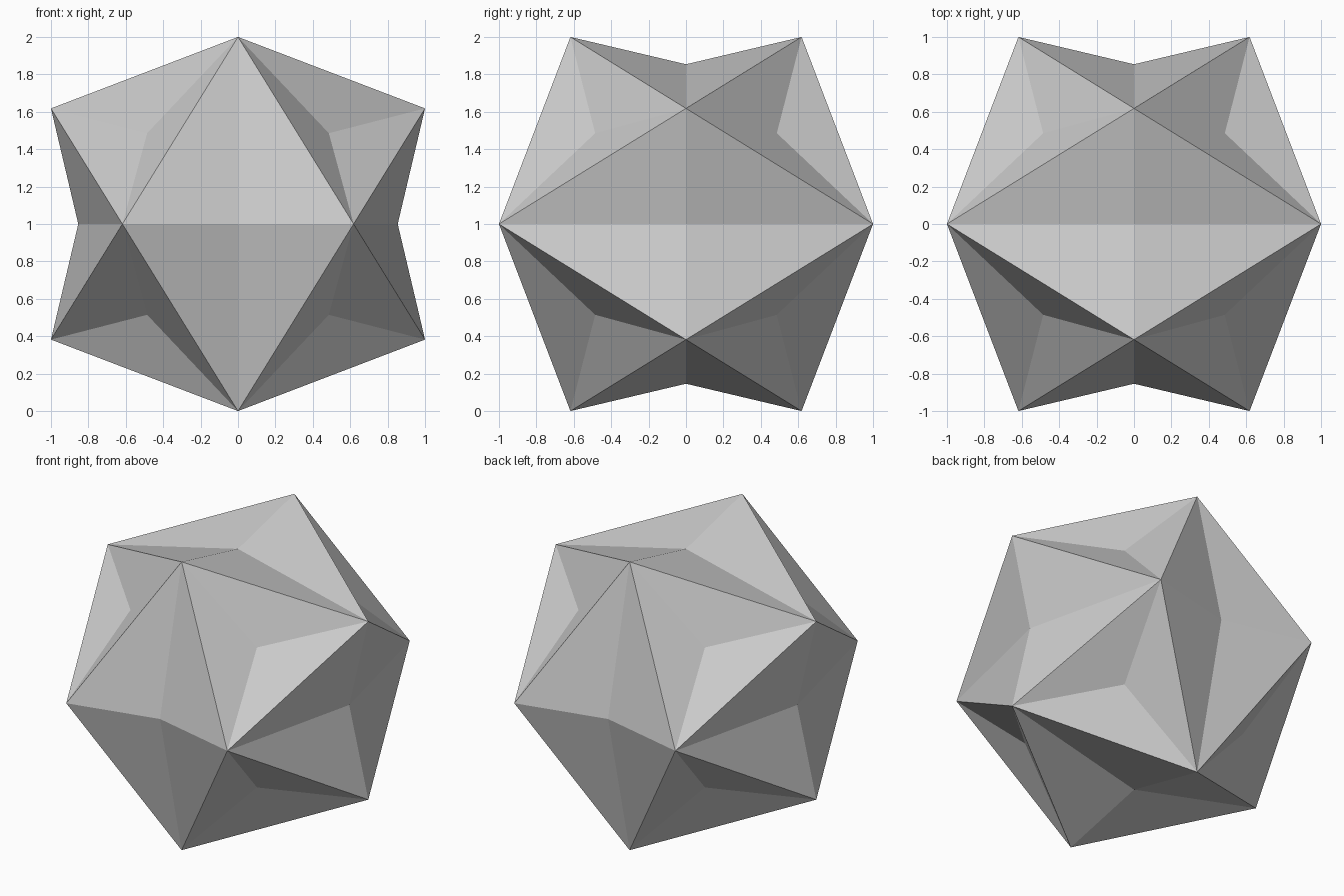
import bpy, bmesh
from itertools import product
from mathutils import Vector

if "Cube" in bpy.data.objects:
    bpy.data.objects.remove(bpy.data.objects["Cube"])

A = 0.618034      # short coordinate of the icosahedral corners
AXIS_DENT = 0.854  # dent apex on each axis
OCT_DENT = 0.4855  # dent apex coordinate in each octant

bm = bmesh.new()
cache = {}


def vert(p):
    key = tuple(round(c, 4) + 0.0 for c in p)
    if key not in cache:
        cache[key] = bm.verts.new(Vector(p) + Vector((0, 0, 1)))
    return cache[key]


def cycle(p, k):
    # cyclic permutation of the axes
    return tuple(p[(i - k) % 3] for i in range(3))


def dent(ring, apex):
    # fan of triangles from a boundary ring to a sunken apex
    for i, p in enumerate(ring):
        q = ring[(i + 1) % len(ring)]
        tri = [Vector(p), Vector(q), Vector(apex)]
        if (tri[1] - tri[0]).cross(tri[2] - tri[0]).dot(sum(tri, Vector())) < 0:
            tri.reverse()
        bm.faces.new([vert(t) for t in tri])


# six four-sided dents, one per axis direction
for k, s in product(range(3), (1, -1)):
    ring = [(s, 0, A), (s * A, 1, 0), (s, 0, -A), (s * A, -1, 0)]
    dent([cycle(p, k) for p in ring], cycle((s * AXIS_DENT, 0, 0), k))

# eight three-sided dents, one per octant
for x, y, z in product((1, -1), repeat=3):
    dent([(x, 0, A * z), (A * x, y, 0), (0, A * y, z)],
         (OCT_DENT * x, OCT_DENT * y, OCT_DENT * z))

bmesh.ops.recalc_face_normals(bm, faces=bm.faces)
mesh = bpy.data.meshes.new("dented_polyhedron")
bm.to_mesh(mesh)
bm.free()
bpy.context.collection.objects.link(bpy.data.objects.new("dented_polyhedron", mesh))
